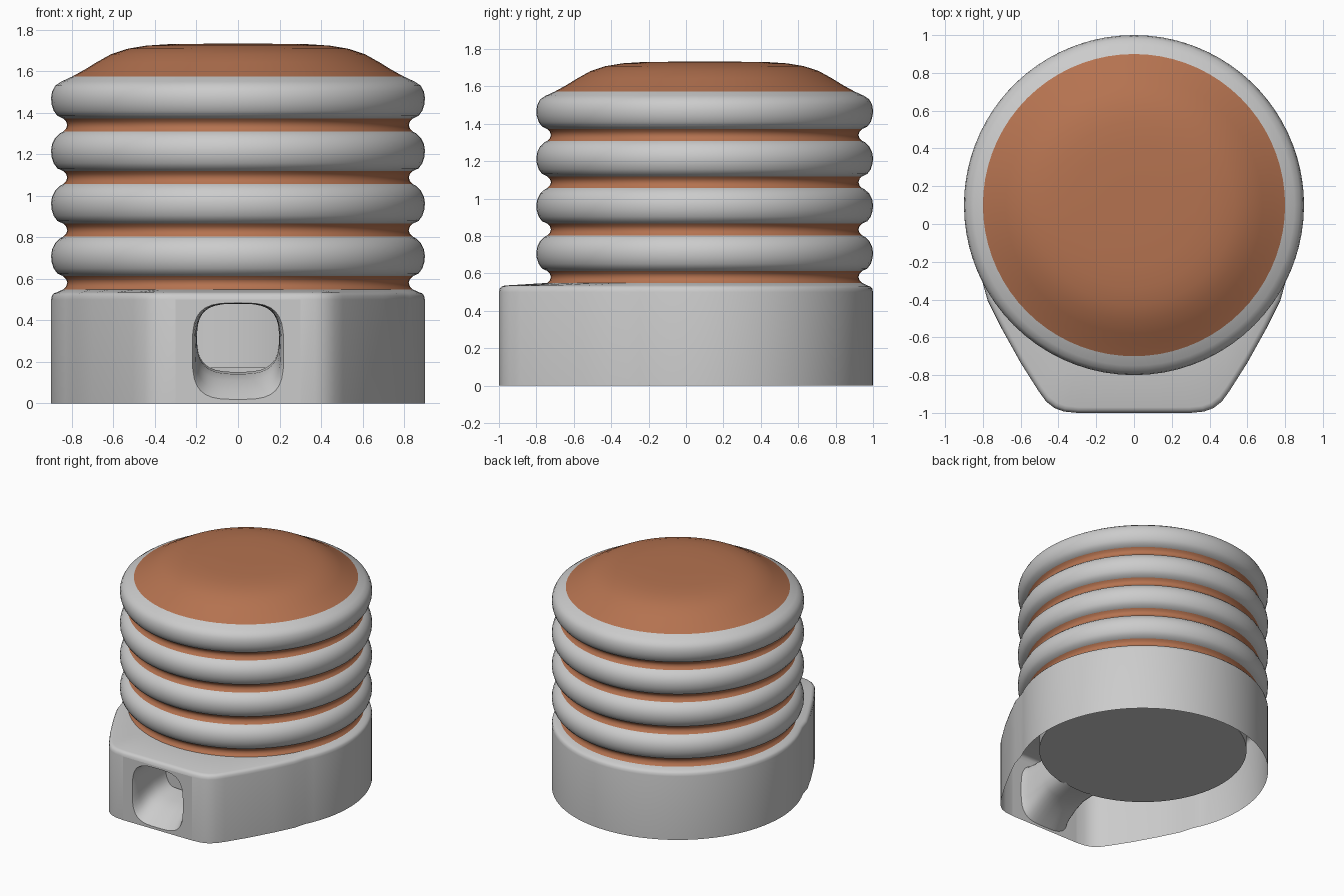
import bpy, bmesh, math

if "Cube" in bpy.data.objects:
    bpy.data.objects.remove(bpy.data.objects["Cube"])

CY = 0.1  # y of the round body's axis
SEG = 72

orange = bpy.data.materials.new("orange")
orange.diffuse_color = (0.46, 0.17, 0.08, 1)
orange.use_nodes = True
orange.node_tree.nodes["Principled BSDF"].inputs["Base Color"].default_value = orange.diffuse_color


def make(name, bm, mat=None, angle=40):
    bmesh.ops.remove_doubles(bm, verts=bm.verts, dist=1e-5)
    bmesh.ops.recalc_face_normals(bm, faces=bm.faces)
    me = bpy.data.meshes.new(name)
    bm.to_mesh(me)
    bm.free()
    ob = bpy.data.objects.new(name, me)
    bpy.context.collection.objects.link(ob)
    if mat:
        me.materials.append(mat)
    bpy.ops.object.select_all(action='DESELECT')
    ob.select_set(True)
    bpy.context.view_layer.objects.active = ob
    bpy.ops.object.shade_smooth_by_angle(angle=math.radians(angle))
    return ob


def loft(bm, loops, closed=True):
    rows = [[bm.verts.new(p) for p in loop] for loop in loops]
    n = len(rows[0])
    for a, b in zip(rows, rows[1:]):
        for i in range(n if closed else n - 1):
            j = (i + 1) % n
            bm.faces.new((a[i], a[j], b[j], b[i]))
    return rows


def circle(r, z):
    return [(r * math.cos(2 * math.pi * i / SEG),
             CY + r * math.sin(2 * math.pi * i / SEG), z) for i in range(SEG)]


def lathe(name, profile, mat=None, cap_first=False, cap_last=False):
    bm = bmesh.new()
    rows = loft(bm, [circle(r, z) for r, z in profile])
    if cap_first:
        bm.faces.new(rows[0])
    if cap_last:
        bm.faces.new(rows[-1])
    return make(name, bm, mat)


# Bellows: four grey rings with orange grooves below them
ring = [(.842, 0), (.87, .013), (.888, .038), (.898, .07), (.9, .10),
        (.895, .13), (.88, .16), (.858, .181), (.842, .19)]
top_ring = ring[:6] + [(.88, .158), (.85, .178), (.80, .201)]
groove = [(.842, -.064), (.828, -.05), (.822, -.032), (.828, -.014), (.842, 0)]
for k in range(4):
    z0 = .613 + .253 * k
    lathe(f"groove_{k + 1}", [(r, z0 + z) for r, z in groove], orange)
    lathe(f"ring_{k + 1}", [(r, z0 + z) for r, z in (top_ring if k == 3 else ring)])

# Domed cap
lathe("cap", [(.80, 1.573), (.74, 1.606), (.68, 1.643), (.61, 1.682), (.53, 1.708),
              (.44, 1.723), (.33, 1.73), (.15, 1.732)], orange, cap_last=True)

# Core hanging inside the hollow base
lathe("core", [(.745, .17), (.745, .53)], cap_first=True)

# Base outline: round back, tapering to a flat front with rounded corners
side = [(.3, -1), (.37, -.993), (.42, -.975), (.465, -.94), (.505, -.885),
        (.60, -.735), (.70, -.555), (.775, -.405)]
a0, a1 = math.radians(-27), math.radians(207)
arc = [(.9 * math.cos(a0 + (a1 - a0) * i / 54),
        CY + .9 * math.sin(a0 + (a1 - a0) * i / 54)) for i in range(55)]
outline = side + arc + [(-x, y) for x, y in reversed(side)]
full = outline + [(-.15, -1), (0, -1), (.15, -1)]


def inset(d, z):
    return [(x * (1 - d), y * (1 - d), z) for x, y in full]


def inner(r, z):
    out = []
    for x, y in full:
        a = math.atan2(y - CY, x)
        out.append((r * math.cos(a), CY + r * math.sin(a), z))
    return out


# Base shell: open wall, rounded top edge and shoulder
bm = bmesh.new()
loft(bm, [[(x, y, z) for x, y in outline] for z in (0, .5)], closed=False)
loft(bm, [inset(0, .5), inset(.004, .518), inset(.014, .53), inset(.03, .535),
          inner(.842, .549), inner(.80, .55)])

# Front panel with a flared opening running back to the core
square = []
N = 10
for i in range(N):
    t = -1 + 2 * i / N
    square.append((t, -1))
square += [(-y, x) for x, y in square]
square += [(-x, -y) for x, y in square]


def opening(hw, hh, cz, y, p=None):
    out = []
    for s, u in square:
        k = (abs(s) ** p + abs(u) ** p) ** (1 / p) if p else 1
        out.append((hw * s / k, y, cz + hh * u / k))
    return out


loft(bm, [opening(.3, .25, .25, -1), opening(.22, .232, .252, -1, 3.5),
          opening(.212, .225, .256, -.985, 3.5), opening(.204, .208, .272, -.94, 3.4),
          opening(.2, .185, .295, -.86, 3.2), opening(.197, .17, .312, -.77, 3),
          opening(.197, .165, .317, -.61, 3)])
make("base", bm)
